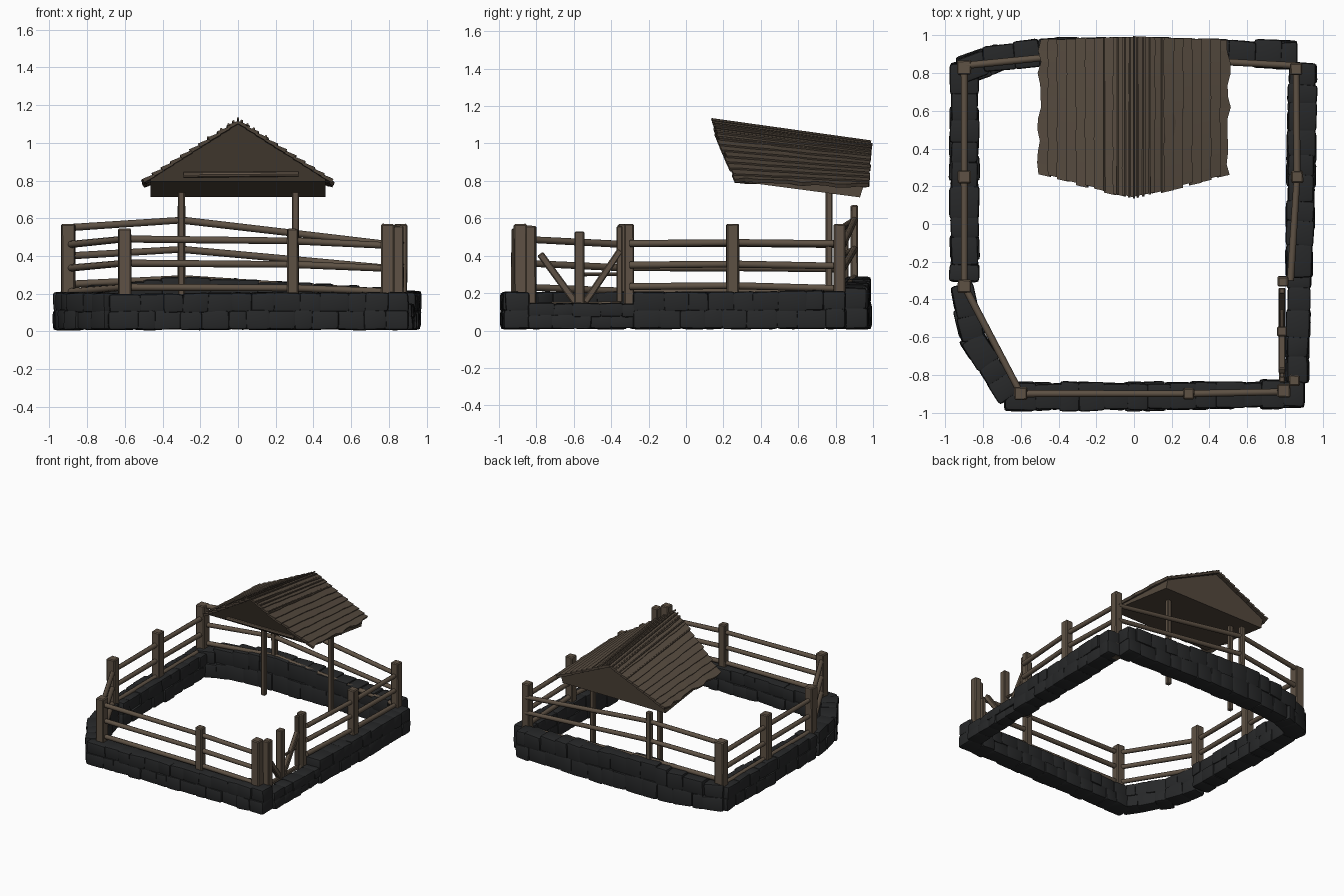
import bpy, bmesh, math, random
from mathutils import Vector, Matrix

if "Cube" in bpy.data.objects:
    bpy.data.objects.remove(bpy.data.objects["Cube"])

random.seed(4)
R = random.uniform


def material(name, col):
    m = bpy.data.materials.new(name)
    m.diffuse_color = (*col, 1)
    m.use_nodes = True
    m.node_tree.nodes["Principled BSDF"].inputs["Base Color"].default_value = m.diffuse_color
    return m


STONE = material("dark stone", (0.020, 0.021, 0.022))
WOOD = material("weathered wood", (0.112, 0.083, 0.058))
ROOF = material("roof wood", (0.088, 0.066, 0.047))


def finish(bm, name, mat, smooth=None):
    bmesh.ops.recalc_face_normals(bm, faces=bm.faces)
    me = bpy.data.meshes.new(name)
    bm.to_mesh(me)
    bm.free()
    me.materials.append(mat)
    ob = bpy.data.objects.new(name, me)
    bpy.context.collection.objects.link(ob)
    if smooth:
        bpy.ops.object.select_all(action='DESELECT')
        ob.select_set(True)
        bpy.context.view_layer.objects.active = ob
        bpy.ops.object.shade_smooth_by_angle(angle=math.radians(smooth))
    return ob


def block(bm, mtx, size, bevel, jitter=0.0, segs=1):
    """Bevelled box merged into bm."""
    t = bmesh.new()
    bmesh.ops.create_cube(t, size=1)
    for v in t.verts:
        v.co = Vector([c * s + R(-jitter, jitter) for c, s in zip(v.co, size)])
    bmesh.ops.bevel(t, geom=t.edges[:], offset=bevel, segments=segs, profile=0.6, affect='EDGES')
    t.transform(mtx)
    me = bpy.data.meshes.new("tmp")
    t.to_mesh(me)
    t.free()
    bm.from_mesh(me)
    bpy.data.meshes.remove(me)


def bar(bm, a, b, r, sides=8):
    """Round pole from a to b."""
    a, b = Vector(a), Vector(b)
    d = b - a
    m = Matrix.Translation((a + b) / 2) @ d.to_track_quat('Z', 'Y').to_matrix().to_4x4()
    bmesh.ops.create_cone(bm, cap_ends=True, segments=sides, radius1=r, radius2=r * 0.92,
                          depth=d.length, matrix=m)


def plank(bm, a, b, w):
    """Square timber from a to b."""
    a, b = Vector(a), Vector(b)
    d = b - a
    m = Matrix.Translation((a + b) / 2) @ d.to_track_quat('Z', 'Y').to_matrix().to_4x4()
    block(bm, m, (w, w, d.length), 0.006)


# --- dry stone walls: path points are (x, y, top height) ---
def wall(name, pts, width, rows=2, step=0.125):
    bm = bmesh.new()
    pts = [Vector(p) for p in pts]
    lens = [(Vector(q[:2]) - Vector(p[:2])).length for p, q in zip(pts, pts[1:])]
    total = sum(lens)

    def at(s):
        for p, q, l in zip(pts, pts[1:], lens):
            if s <= l:
                return p.lerp(q, s / l), (q - p)
            s -= l
        return pts[-1], pts[-1] - pts[-2]

    n = round(total / step)
    for row in range(rows):
        cuts = [0] + [(i + R(-.2, .2) + (0.25 if row else 0)) * total / n for i in range(1, n)] + [total]
        for s0, s1 in zip(cuts, cuts[1:]):
            p, d = at((s0 + s1) / 2)
            h = (p.z - 0.015) / rows
            rot = Matrix.Rotation(math.atan2(d.y, d.x) + R(-.04, .04), 4, 'Z')
            loc = Matrix.Translation((p.x, p.y, 0.015 + h * (row + .5)))
            block(bm, loc @ rot, (s1 - s0 + .012, width + R(-.015, .012), h + .012), 0.02, 0.005, 2)
    finish(bm, name, STONE, 35)


wall("left_wall", [(-.9, .85, .2), (-.9, -.30, .2)], .15)
wall("corner_wall", [(-.915, -.33, .2), (-.85, -.62, .2), (-.66, -.92, .2)], .13)
wall("front_wall", [(-.68, -.915, .19), (.1, -.915, .2), (.9, -.9, .2)], .145)
wall("gate_sill_wall", [(.865, -.84, .14), (.875, -.27, .14)], .12)
wall("right_wall", [(.875, -.28, .2), (.885, .2, .2), (.895, .85, .21)], .15)
wall("back_wall", [(-.92, .81, .21), (-.72, .88, .24), (-.5, .91, .265), (-.3, .92, .285),
                   (.1, .92, .265), (.5, .91, .24), (.86, .895, .22)], .14)

# --- fence posts: x, y, bottom, top, width ---
posts = [(-.9, .83, .03, .57, .075), (-.9, .25, .03, .57, .07), (-.9, -.33, .03, .57, .07),
         (-.6, -.9, .03, .545, .07), (.29, -.9, .03, .545, .06), (.795, -.885, .03, .57, .07),
         (.85, -.83, .03, .56, .06), (.865, .25, .03, .57, .065), (.86, .82, .01, .57, .065),
         (.79, -.305, .03, .57, .055), (-.3, .9, .2, .67, .04)]
bm = bmesh.new()
for x, y, z0, z1, w in posts:
    block(bm, Matrix.Translation((x, y, (z0 + z1) / 2)), (w, w, z1 - z0), .007, .002)
finish(bm, "fence_posts", WOOD)

# --- rails: polyline of (x, y, z of top rail, spacing) ---
runs = [[(-.6, -.9, .49, .128), (.29, -.9, .48, .125), (.8, -.89, .455, .122)],
        [(-.9, -.33, .46, .125), (-.6, -.9, .49, .128)],
        [(-.9, .83, .46, .13), (-.9, .25, .465, .13), (-.9, -.33, .465, .13)],
        [(.83, -.3, .465, .115), (.865, .25, .47, .115), (.86, .82, .465, .12)],
        [(-.9, .84, .55, .15), (-.3, .9, .59, .155), (.86, .84, .455, .125)]]
bm = bmesh.new()
for run in runs:
    for a, b in zip(run, run[1:]):
        for k in range(3):
            bar(bm, (a[0], a[1], a[2] - k * a[3]), (b[0], b[1], b[2] - k * b[3]), .019)
finish(bm, "fence_rails", WOOD, 50)

# --- gate with V braces ---
G = .785
bm = bmesh.new()
plank(bm, (G, -.57, .07), (G, -.57, .53), .052)
plank(bm, (G, -.825, .08), (G, -.825, .415), .032)
plank(bm, (G, -.355, .15), (G, -.355, .56), .032)
plank(bm, (G, -.84, .135), (G, -.35, .14), .03)
plank(bm, (G, -.78, .41), (G, -.59, .15), .038)
plank(bm, (G, -.35, .43), (G, -.54, .15), .036)
bar(bm, (G, -.57, .3), (G, -.34, .3), .01)
finish(bm, "gate", WOOD)

# --- shelter posts and tie beam ---
bm = bmesh.new()
for x in (-.3, .305):
    plank(bm, (x, .765, .01), (x, .765, .78), .036)
bar(bm, (-.29, .27, .83), (.32, .27, .835), .015)
finish(bm, "shelter_posts", WOOD)

# --- roof core: closed gable block ---
bm = bmesh.new()
ring = []
for pts in ([(0, .165, 1.105), (.465, .285, .805), (.465, .30, .795), (-.465, .30, .795), (-.465, .285, .805)],
            [(0, .96, .99), (.465, .95, .775), (.465, .93, .712), (-.465, .93, .712), (-.465, .95, .775)]):
    ring.append([bm.verts.new(p) for p in pts])
bm.faces.new(ring[0])
bm.faces.new(ring[1][::-1])
for i in range(5):
    j = (i + 1) % 5
    bm.faces.new((ring[0][i], ring[0][j], ring[1][j], ring[1][i]))
finish(bm, "roof_core", ROOF)

# --- overlapping roof boards with ragged eaves ---
R0, R1, E0, E1 = map(Vector, ((0, .14, 1.115), (0, .99, 1.0), (.495, .265, .80), (.495, .975, .77)))
NS, NY = 10, 12
bm = bmesh.new()
for side in (-1, 1):
    for i in range(NS):
        t0, t1 = i / NS, min((i + 1.12) / NS, 1.0)
        f0, f1 = R(-.012, .006), R(0, .006)
        rows = []
        for j in range(NY + 1):
            u = j / NY
            wob = R(-.025, .025) if i == NS - 1 else R(-.006, .006)
            four = []
            for t, lift in ((t0, .002), (t1 + wob, .014), (t1 + wob, -.008), (t0, -.012)):
                p = R0.lerp(E0, t).lerp(R1.lerp(E1, t), u)
                p.y += f0 * (1 - u) + f1 * u
                p += Vector((.5, 0, .85)) * lift
                four.append(bm.verts.new((p.x * side, p.y, p.z)))
            rows.append(four)
        for a, b in zip(rows, rows[1:]):
            for k in range(4):
                bm.faces.new((a[k], a[(k + 1) % 4], b[(k + 1) % 4], b[k]))
        bm.faces.new(rows[0])
        bm.faces.new(rows[-1][::-1])
finish(bm, "roof_boards", ROOF)

# --- ridge sticks ---
bm = bmesh.new()
for t in (0, .04, -.05, .1, -.1, .17, -.18, .3, -.32):
    e = Vector((math.copysign(1, t), 1, 1))
    a, b = R0.lerp(E0, abs(t)) * 1, R1.lerp(E1, abs(t)) * 1
    up = Vector((0, -.005, .014))
    bar(bm, (a + up) * e, (b + Vector((0, 0, .01))) * e, .007, 6)
finish(bm, "ridge_sticks", ROOF)
